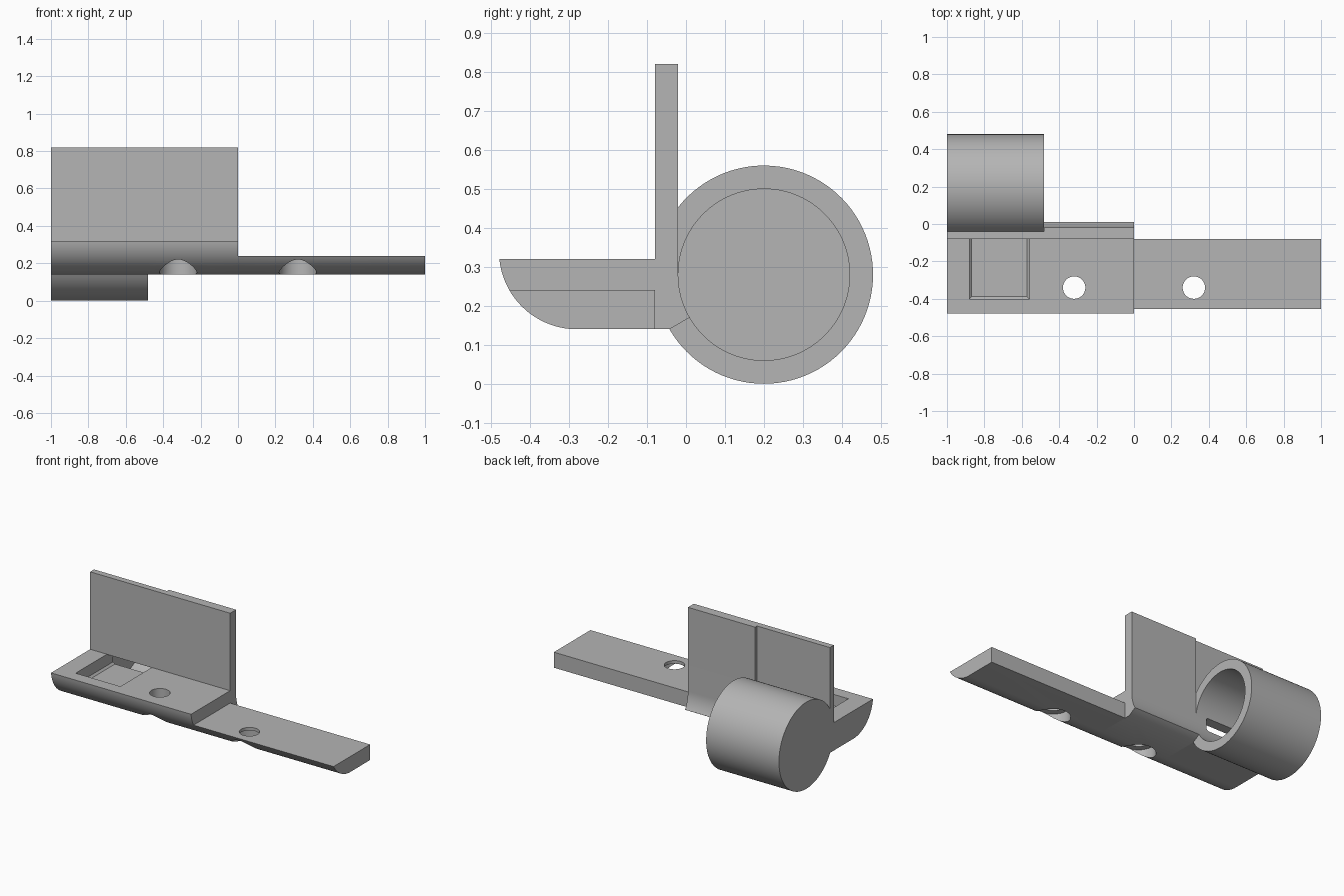
import bpy, bmesh
from math import cos, sin, radians, acos, degrees
from mathutils import Vector, Matrix

cube = bpy.data.objects.get("Cube")
if cube:
    bpy.data.objects.remove(cube, do_unlink=True)

grey = bpy.data.materials.new("neutral grey")
grey.use_nodes = True
colour = (0.46, 0.46, 0.46, 1)
grey.diffuse_color = colour
grey.node_tree.nodes["Principled BSDF"].inputs["Base Color"].default_value = colour

BOTTOM, SHELF, TOP = 0.14, 0.32, 0.82
WALL_FRONT = -0.08
TUBE = (0.2, 0.28)
OUTER, INNER = 0.28, 0.22
TUBE_END = -0.48


def arc(centre, radius, start, end, steps):
    """Points (y, z) along an arc, angles in degrees."""
    angles = [radians(start + (end - start) * i / steps) for i in range(steps + 1)]
    return [(centre[0] + radius * cos(a), centre[1] + radius * sin(a)) for a in angles]


def nose(top):
    """Rounded front underside, from the top edge down to the flat bottom."""
    radius = 0.2
    centre = (-0.28, BOTTOM + radius)
    start = 360 - degrees(acos((top - centre[1]) / radius)) + 90
    return arc(centre, radius, start - 0, 270, 20) if start < 270 else \
        arc(centre, radius, 180 + (start - 270), 270, 20)


def front_curve(top):
    radius = 0.2
    drop = (BOTTOM + radius - top) / radius
    start = 270 - degrees(acos(drop))
    return arc((-0.28, BOTTOM + radius), radius, start, 270, 20)


def make_object(name, bm):
    bmesh.ops.recalc_face_normals(bm, faces=bm.faces)
    mesh = bpy.data.meshes.new(name)
    bm.to_mesh(mesh)
    bm.free()
    obj = bpy.data.objects.new(name, mesh)
    bpy.context.collection.objects.link(obj)
    mesh.materials.append(grey)
    return obj


def prism(name, profile, x0, x1, bevel_z=None):
    """Extrude a (y, z) profile along x, optionally bevelling edges at one height."""
    bm = bmesh.new()
    face = bm.faces.new([bm.verts.new((x0, y, z)) for y, z in profile])
    made = bmesh.ops.extrude_face_region(bm, geom=[face])["geom"]
    moved = [v for v in made if isinstance(v, bmesh.types.BMVert)]
    bmesh.ops.translate(bm, verts=moved, vec=(x1 - x0, 0, 0))
    if bevel_z is not None:
        bmesh.ops.recalc_face_normals(bm, faces=bm.faces)
        edges = [e for e in bm.edges if all(abs(v.co.z - bevel_z) < 1e-5 for v in e.verts)]
        bmesh.ops.bevel(bm, geom=edges, offset=0.012, segments=1, affect='EDGES')
    return make_object(name, bm)


def post(name, x, y, radius, z0, z1):
    bm = bmesh.new()
    bmesh.ops.create_cone(bm, cap_ends=True, segments=48, radius1=radius, radius2=radius,
                          depth=z1 - z0, matrix=Matrix.Translation((x, y, (z0 + z1) / 2)))
    return make_object(name, bm)


def cut(target, cutter):
    """Subtract a cutter and discard it."""
    mod = target.modifiers.new("cut", 'BOOLEAN')
    mod.operation, mod.solver, mod.object = 'DIFFERENCE', 'EXACT', cutter
    bpy.context.view_layer.update()
    bpy.context.view_layer.objects.active = target
    bpy.ops.object.modifier_apply(modifier=mod.name)
    bpy.data.objects.remove(cutter, do_unlink=True)


def screw_hole(target, x):
    """Through hole with a wide recess from below."""
    cut(target, post("recess_cutter", x, -0.34, 0.1, 0.05, 0.22))
    cut(target, post("hole_cutter", x, -0.34, 0.06, 0.05, 0.5))


# Section carrying the closed-ended tube, with the thinner back wall
thin_back = -0.04
meet = degrees(acos((thin_back - TUBE[0]) / OUTER))
tube_profile = (front_curve(SHELF) + arc(TUBE, OUTER, 210, 360 + meet, 80)
                + [(thin_back, TOP), (WALL_FRONT, TOP), (WALL_FRONT, SHELF)])
tube_section = prism("tube_section", tube_profile, -1, TUBE_END)
cut(tube_section, prism("bore_cutter", arc(TUBE, INNER, 0, 357, 119), -0.96, -0.4))

# Pocket in the shelf, running under the wall into the tube
floor = 0.235
pocket = [(-0.4, floor), (-0.4, 0.4), (WALL_FRONT - 0.001, 0.4),
          (WALL_FRONT - 0.001, SHELF - 0.001), (0.05, SHELF - 0.001), (0.05, floor)]
cut(tube_section, prism("pocket_cutter", pocket, -0.88, -0.56, floor))

# Middle section with the thicker wall and scooped heel
wall_profile = (front_curve(SHELF) + arc(TUBE, OUTER, 210, 210, 1)[:1]
                + arc(TUBE, INNER, 210, 180, 10)
                + [(-0.02, TOP), (WALL_FRONT, TOP), (WALL_FRONT, SHELF)])
wall_section = prism("wall_section", wall_profile, TUBE_END, 0)
screw_hole(wall_section, -0.32)

# Thin mounting arm
arm_profile = front_curve(0.24) + [(WALL_FRONT, BOTTOM), (WALL_FRONT, 0.24)]
mounting_arm = prism("mounting_arm", arm_profile, 0, 1)
screw_hole(mounting_arm, 0.32)

# Smooth the curves and keep the edges crisp
for obj in (tube_section, wall_section, mounting_arm):
    bpy.ops.object.select_all(action='DESELECT')
    obj.select_set(True)
    bpy.context.view_layer.objects.active = obj
    bpy.ops.object.shade_smooth_by_angle(angle=radians(30))
